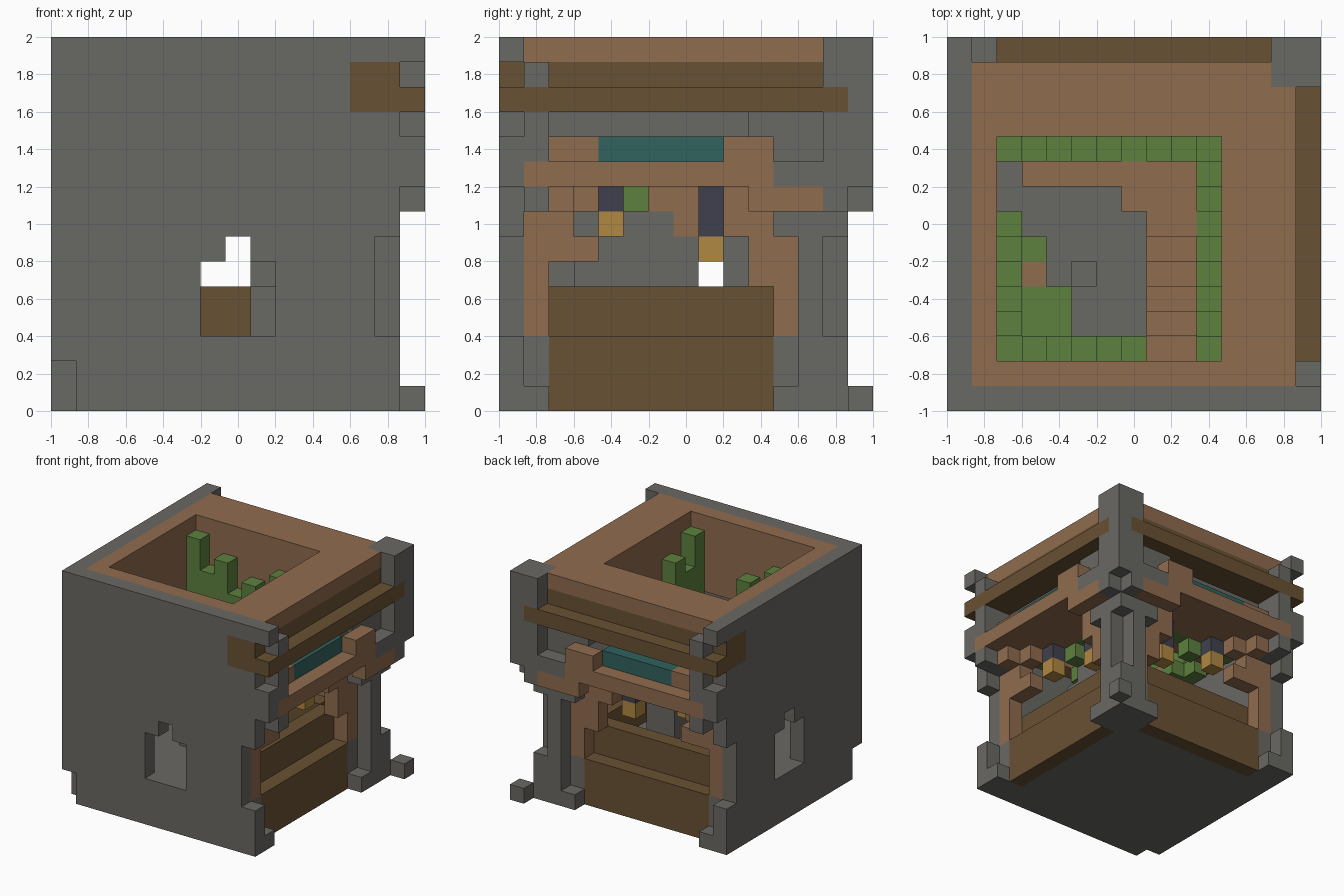
import bpy
import bmesh
from mathutils import Vector

cube = bpy.data.objects.get("Cube")
if cube:
    bpy.data.objects.remove(cube, do_unlink=True)

UNIT = 2 / 15
PALETTE = {
    "stone": "696863", "oak": "906c4e", "dark_wood": "695133", "leaf": "5d803e",
    "teal_glass": "31625e", "slate_blue": "40404e", "gold": "b08842",
}


def linear(hex_pair):
    value = int(hex_pair, 16) / 255
    return ((value + 0.055) / 1.055) ** 2.4


def make_material(name, code):
    material = bpy.data.materials.new(name)
    material.use_nodes = True
    colour = [linear(code[i:i + 2]) for i in (0, 2, 4)] + [1]
    material.diffuse_color = colour
    material.node_tree.nodes["Principled BSDF"].inputs["Base Color"].default_value = colour
    return material


materials = {name: make_material(name, code) for name, code in PALETTE.items()}
blocks = {}


def span(value):
    first, last = value if isinstance(value, tuple) else (value, value)
    return range(first, last + 1)


def put(part, colour, x, y, z, mirror=True):
    """Fill a box of blocks, also across the x = y diagonal; no part carves."""
    for i in span(x):
        for j in span(y):
            for k in span(z):
                for cell in ((i, j, k), (j, i, k))[:1 + mirror]:
                    if part:
                        blocks[cell] = (part, colour)
                    else:
                        blocks.pop(cell, None)


def carve(x, y, z):
    put(None, None, x, y, z)


# Solid base, feet and stepped timber panels
put("base", "stone", (1, 12), (1, 12), (0, 2))
put("lower_panel", "dark_wood", 12, (2, 10), (0, 2))
put("upper_panel", "dark_wood", 11, (2, 10), (3, 4))
put("wall_foot", "stone", 13, 1, 0)
put("corner_foot", "stone", (11, 13), (11, 13), 0, mirror=False)
put("corner_stub", "stone", 14, 14, 0, mirror=False)

# Solid walls with a notched end and a small window
put("wall", "stone", (0, 13), 0, (0, 14))
carve(13, 0, (3, 6))
carve(0, 0, (0, 1))
carve((6, 8), 0, (3, 5))
carve(7, 0, 6)
put("wall_edge", "stone", 14, 0, (9, 10))
put("wall_edge", "stone", 14, 0, 14)
for level in (8, 10, 11, 13):
    put("wall_edge", "stone", 14, 1, level)
put("wall_edge", "stone", 13, 1, (8, 13))

# Corner pillar
put("pillar", "stone", (12, 13), (12, 13), (1, 14), mirror=False)
carve(13, 13, (3, 6))
put("pillar_top", "stone", 14, (13, 14), (13, 14))
put("pillar_top", "stone", 14, 14, (9, 12))
put("pillar_top", "stone", 14, 13, (8, 11))
put("pillar_shoulder", "stone", 13, (11, 12), (7, 11))
put("pillar_shoulder", "stone", 14, (11, 12), 9)

# Arch posts and brackets in the openings
for column in (1, 11):
    put("arch_post", "oak", 12, column, (3, 8))
put("arch_bracket", "oak", 12, 2, (6, 8))
put("arch_bracket", "oak", 12, 10, (5, 8))
put("arch_bracket", "oak", 12, 3, 6)
put("arch_bracket", "oak", 12, 3, 8)
put("arch_bracket", "oak", 12, 9, (7, 8))
put("arch_bracket", "oak", 13, 2, 8)
put("arch_bracket", "oak", 14, (10, 12), 8)

# Upper floor, balcony and glazed band
put("upper_floor", "oak", (11, 13), (1, 11), 9)
put("balcony", "oak", 14, (1, 10), 9)
put("balcony", "oak", 14, (9, 10), 10)
put("balcony", "oak", 13, (2, 3), 10)
put("upper_wall", "stone", (11, 12), (1, 12), (10, 11))
put("window", "teal_glass", 13, (4, 8), 10)
put("upper_wall", "stone", 13, (10, 12), 11)

# Roof ring with timber eaves
put("inner_wall", "oak", 1, (1, 11), (10, 14))
put("roof", "oak", (11, 13), (1, 12), 14)
put("frieze", "dark_wood", (11, 13), (1, 12), (12, 13))
put("inner_lining", "oak", 11, (1, 11), (10, 13))
put("eave", "dark_wood", 14, (0, 13), 12)
put("eave_end", "dark_wood", (12, 13), 0, (12, 13))

# Stairs and landing
for step in range(2, 8):
    colour = "stone" if step < 6 else "oak"
    put("stairs", "stone", (8, 9), step, (3, step + 1), mirror=False)
    put("stairs", colour, (8, 9), step, step + 2, mirror=False)
put("stairs", "oak", (8, 9), 7, (7, 9), mirror=False)
put("landing", "oak", (3, 9), 9, 9, mirror=False)
put("landing", "oak", (7, 9), 8, 9, mirror=False)
put("stone_post", "stone", 5, 5, (3, 6), mirror=False)
put("shelf", "oak", 3, 5, 9, mirror=False)

# Creepers round the courtyard, each hanging block a different height
heights = [10, 11, 12, 10, 11, 9, 12, 10, 13]
for place, top in zip(range(2, 11), heights):
    put("creeper", "leaf", 2, place, (9, top))
    put("creeper", "leaf", 10, place, (9, top))
put("creeper", "leaf", 10, 5, 8)
put("creeper", "leaf", (3, 4), (3, 4), 9)
put("creeper", "leaf", 3, 6, 9, mirror=False)
carve((8, 9), 2, (9, 13))

# Hanging lanterns
for place, drop in ((4, 7), (8, 6)):
    put("lantern_top", "slate_blue", 11, place, (drop + 1, 8))
    put("lantern_light", "gold", 11, place, drop)


def block_face(bm, cell, axis, side):
    """Add one square face of a block."""
    across, up = (axis + 1) % 3, (axis + 2) % 3
    corners = [(0, 0), (1, 0), (1, 1), (0, 1)]
    verts = []
    for a, b in corners if side else reversed(corners):
        point = Vector(cell)
        point[axis] += side
        point[across] += a
        point[up] += b
        verts.append(bm.verts.new(point * UNIT - Vector((1, 1, 0))))
    return bm.faces.new(verts)


# Turn each part into one mesh of its exposed faces
for part, colour in sorted(set(blocks.values())):
    bm = bmesh.new()
    for cell, owner in blocks.items():
        if owner != (part, colour):
            continue
        for axis in range(3):
            for side in (0, 1):
                neighbour = list(cell)
                neighbour[axis] += 2 * side - 1
                if tuple(neighbour) in blocks:
                    continue
                face = block_face(bm, cell, axis, side)
                # Stone steps carry oak treads
                if part == "stairs" and axis == 2 and side:
                    face.material_index = 1
    bmesh.ops.remove_doubles(bm, verts=bm.verts[:], dist=UNIT / 100)
    mesh = bpy.data.meshes.new(part)
    bm.to_mesh(mesh)
    bm.free()
    mesh.materials.append(materials[colour])
    if part == "stairs":
        mesh.materials.append(materials["oak"])
    name = part if part != "stairs" else colour + "_stairs"
    bpy.context.collection.objects.link(bpy.data.objects.new(name, mesh))
